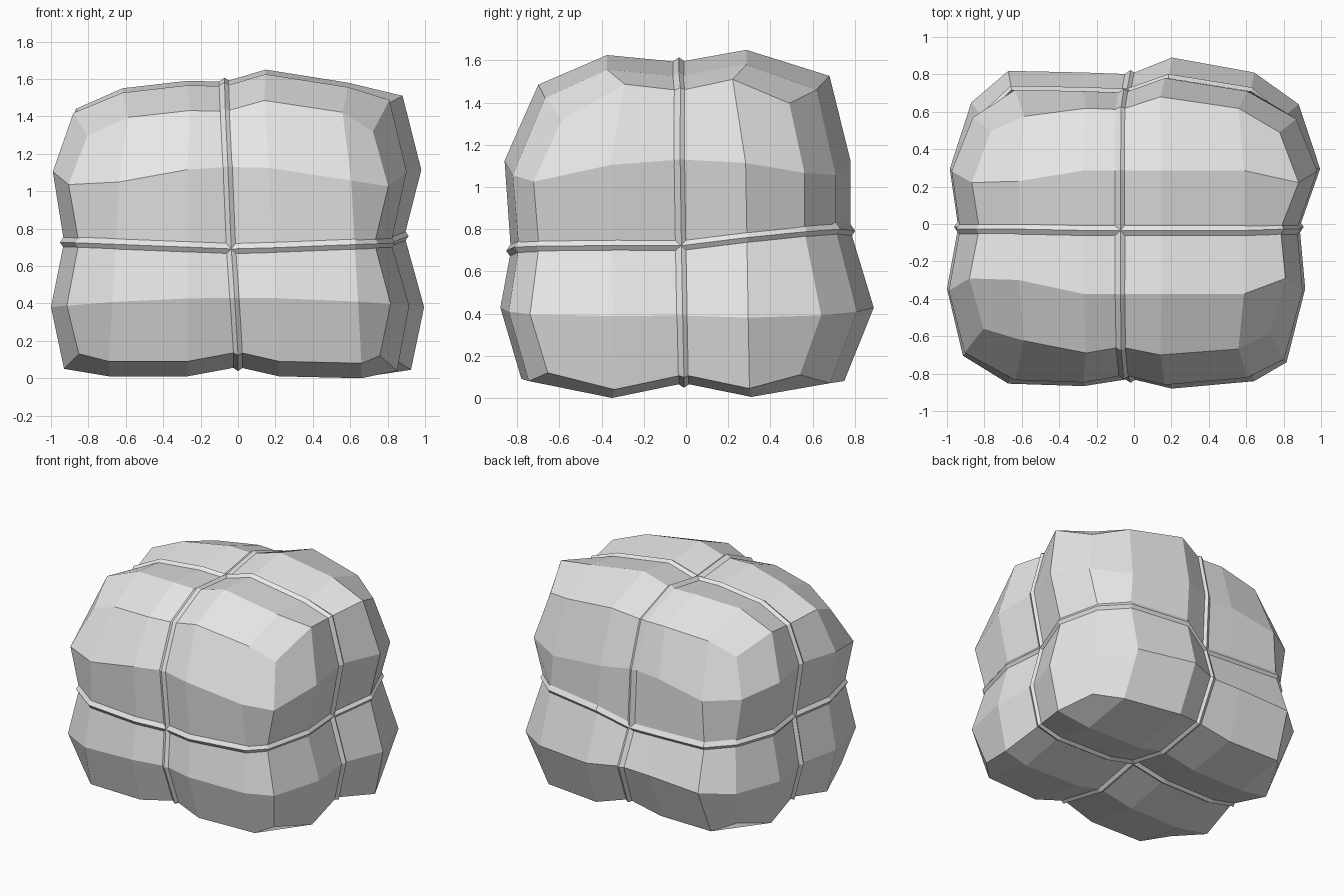
import bpy
import bmesh
from mathutils import Vector

cube = bpy.data.objects.get("Cube")
if cube:
    bpy.data.objects.remove(cube, do_unlink=True)

NX, NY, NZ = 6, 4, 4
TIE = (3, 2, 2)          # grid line where each cord pulls the bundle in

# Outline of each side: one list of factors for each of its two directions
LEFT = ([.915, 1, .94, .985, .87], [.93, 1, .93, .99, .88])
RIGHT = ([.82, .92, .89, 1, .885], [.925, .995, .89, .98, .88])
FRONT = ([.8, .97, .985, .94, 1, .955, .84], [.78, .88, .83, .86, .7])
BACK = ([.73, .92, .91, .9, 1, .91, .72], [.75, .89, .78, .78, .68])
TOP = ([1.44, 1.55, 1.59, 1.585, 1.65, 1.58, 1.51], [.9, .985, .965, 1, .925])
BOTTOM = ([.05, .01, .01, .06, .01, 0, .04], [.08, 0, .07, .005, .07])
COLUMNS = [0, -.69, -.27, 0, .22, .66]
DRIFT = [0, .018, 0, -.018, -.018, -.018]     # sideways lean of each column
ROWS = [0, -.35, -.01, .31]


def point(i, j, k):
    """Position of a surface grid point of the pinched bundle."""
    # across
    if i == 0:
        x = -LEFT[0][j] * LEFT[1][k]
    elif i == NX:
        x = RIGHT[0][j] * RIGHT[1][k]
    else:
        x = COLUMNS[i] + DRIFT[i] * k
        if k == NZ and j in (0, NY):
            x *= .95
    # depth
    if j == 0:
        y = -FRONT[0][i] * FRONT[1][k]
    elif j == NY:
        y = BACK[0][i] * BACK[1][k]
    else:
        y = ROWS[j] * (.97 if i in (0, NX) else 1) - .006 * k
        if k == NZ and i in (0, 1, NX):
            y *= .8
    if i == 1 and k == NZ and j in (0, NY):
        y *= .92
    # height
    if k == 0:
        z = BOTTOM[0][i] + BOTTOM[1][j]
    elif k == 1:
        z = .43 - .05 * x * x
    elif k == 2:
        z = .69 + .04 * abs(x) + (.12 * max(y, 0) if x > 0 else 0)
    elif k == 3:
        z = 1.13 - .2 * min(abs(x), abs(y)) ** 2
    else:
        z = TOP[0][i] * TOP[1][j]
        if i == NX and j == 0:
            z -= .04
    return Vector((x, y, z))


def make_object(name, bm, material):
    bmesh.ops.recalc_face_normals(bm, faces=bm.faces)
    mesh = bpy.data.meshes.new(name)
    bm.to_mesh(mesh)
    bm.free()
    mesh.materials.append(material)
    obj = bpy.data.objects.new(name, mesh)
    bpy.context.collection.objects.link(obj)


def ring(a, b):
    """Index pairs around the border of an a by b grid."""
    return ([(s, 0) for s in range(a)] + [(a, t) for t in range(b)]
            + [(s, b) for s in range(a, 0, -1)] + [(0, t) for t in range(b, 0, -1)])


def make_cord(name, axis, material, half_width=.032, height=.022):
    """Closed cord with a ridged section, following one tie line."""
    size = [NX, NY, NZ]
    size.pop(axis)
    path = []
    for pair in ring(*size):
        index = list(pair)
        index.insert(axis, TIE[axis])
        path.append(point(*index))
    across = Vector([1 if n == axis else 0 for n in range(3)])
    centre = sum(path, Vector()) / len(path)
    bm = bmesh.new()
    sections = []
    for n, p in enumerate(path):
        tangent = path[(n + 1) % len(path)] - path[n - 1]
        out = tangent.cross(across).normalized()
        if out.dot(p - centre) < 0:
            out.negate()
        sections.append([bm.verts.new(q) for q in (
            p - across * half_width, p + out * height,
            p + across * half_width, p - out * .02)])
    for n, a in enumerate(sections):
        b = sections[(n + 1) % len(sections)]
        for m in range(4):
            w = (m + 1) % 4
            bm.faces.new((a[m], a[w], b[w], b[m]))
    make_object(name, bm, material)


# Single plain colour
grey = bpy.data.materials.new("light_grey")
grey.use_nodes = True
colour = (.8, .8, .8, 1)
grey.diffuse_color = colour
grey.node_tree.nodes["Principled BSDF"].inputs["Base Color"].default_value = colour

# Bundle: six gridded sides joined along their borders
bm = bmesh.new()
verts = {}


def vert(index):
    if index not in verts:
        verts[index] = bm.verts.new(point(*index))
    return verts[index]


for axis, last in enumerate((NX, NY, NZ)):
    size = [NX, NY, NZ]
    size.pop(axis)
    for side in (0, last):
        for s in range(size[0]):
            for t in range(size[1]):
                quad = []
                for ds, dt in ((0, 0), (1, 0), (1, 1), (0, 1)):
                    index = [s + ds, t + dt]
                    index.insert(axis, side)
                    quad.append(vert(tuple(index)))
                bm.faces.new(quad)
make_object("bundle", bm, grey)

# Cords tied around the bundle in three directions
make_cord("front_to_back_cord", 0, grey)
make_cord("side_to_side_cord", 1, grey)
make_cord("waist_cord", 2, grey)
